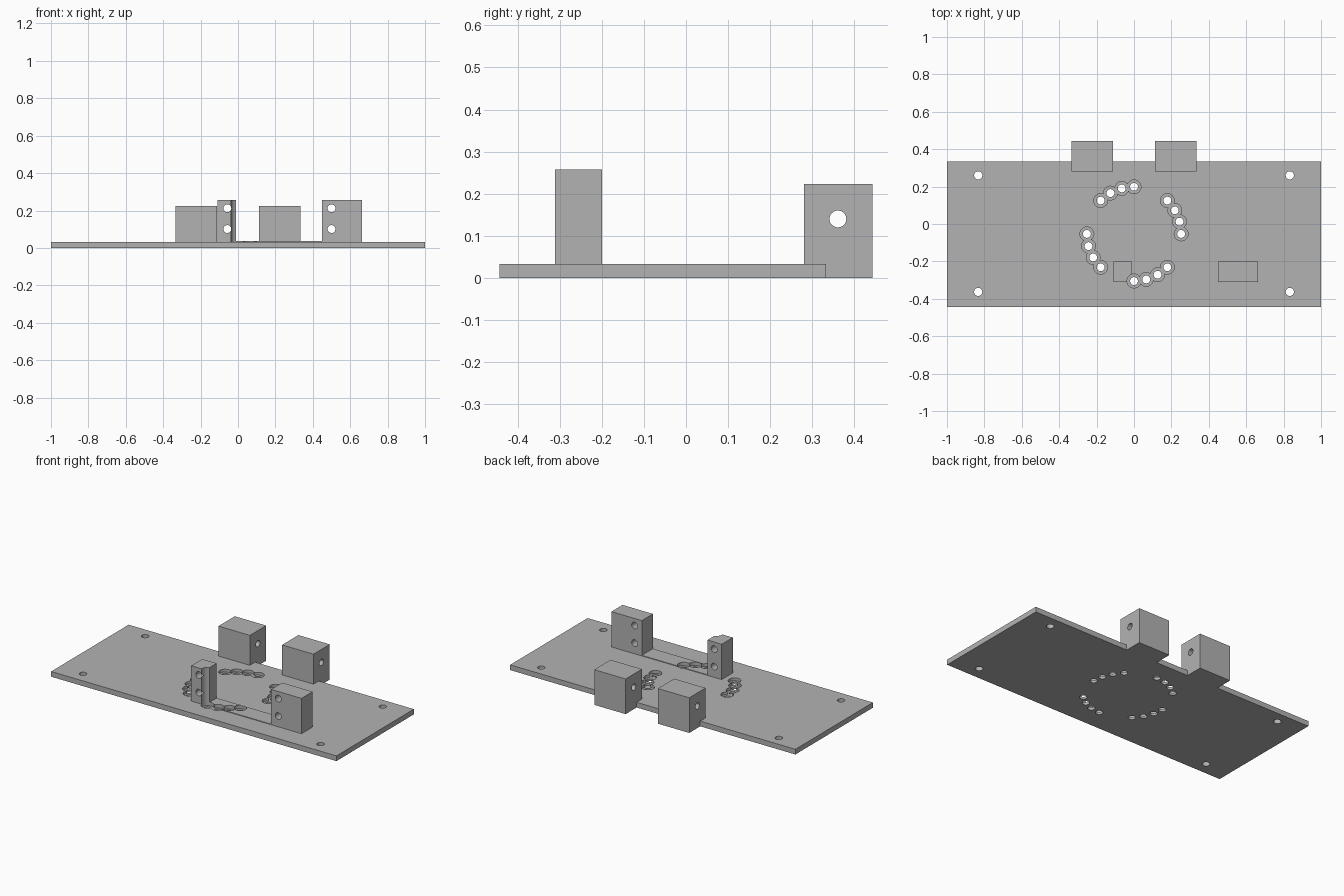
import bpy
import math
from mathutils import Matrix

default = bpy.data.objects.get("Cube")
if default:
    bpy.data.objects.remove(default, do_unlink=True)

grey = bpy.data.materials.new("plain grey")
grey.use_nodes = True
colour = (0.45, 0.45, 0.45, 1)
grey.diffuse_color = colour
grey.node_tree.nodes["Principled BSDF"].inputs["Base Color"].default_value = colour

PLATE_TOP = 0.033
BACK = 0.333


def box(name, x, y, z):
    """Box given as (min, max) pairs along each axis."""
    size = [b - a for a, b in (x, y, z)]
    centre = [(a + b) / 2 for a, b in (x, y, z)]
    bpy.ops.mesh.primitive_cube_add(size=1)
    ob = bpy.context.object
    ob.name = name
    ob.data.transform(Matrix.Translation(centre) @ Matrix.Diagonal((*size, 1)))
    ob.data.materials.append(grey)
    return ob


def drill(centre, radius, length, axis="Z"):
    """Cylindrical cutter along one axis."""
    turn = {"X": (0, math.pi / 2, 0), "Y": (math.pi / 2, 0, 0), "Z": (0, 0, 0)}
    bpy.ops.mesh.primitive_cylinder_add(vertices=32, radius=radius, depth=length,
                                        location=centre, rotation=turn[axis])
    ob = bpy.context.object
    ob.data.materials.append(grey)
    ob.hide_render = True
    return ob


def cut(ob, cutter):
    mod = ob.modifiers.new("cut", "BOOLEAN")
    mod.operation = "DIFFERENCE"
    mod.solver = "EXACT"
    mod.object = cutter
    bpy.context.view_layer.objects.active = ob
    bpy.ops.object.modifier_apply(modifier=mod.name)


def discard(cutter):
    bpy.data.objects.remove(cutter, do_unlink=True)


# Base plate with four mounting holes
plate = box("base_plate", (-1, 1), (-0.443, BACK), (0, PLATE_TOP))
for x in (-0.833, 0.833):
    for y in (-0.363, 0.26):
        hole = drill((x, y, 0), 0.022, 0.2)
        cut(plate, hole)
        discard(hole)

# Rear blocks set into notches in the plate, cross-drilled along x
parts = [plate]
for name, x in (("right_rear_block", (-0.333, -0.113)),
                ("left_rear_block", (0.113, 0.333))):
    notch = box("notch", x, (0.28, 0.5), (-0.1, 0.1))
    cut(plate, notch)
    discard(notch)
    block = box(name, x, (0.28, 0.443), (0, 0.223))
    hole = drill((sum(x) / 2, 0.361, 0.14), 0.02, 0.5, "X")
    cut(block, hole)
    discard(hole)
    parts.append(block)

# Front posts, each with two holes through y, joined by a thin strip
FRONT = (-0.311, -0.2)
right_post = box("right_front_post", (-0.11, -0.01), FRONT, (PLATE_TOP, 0.257))
left_post = box("left_front_post", (0.45, 0.663), FRONT, (PLATE_TOP, 0.257))
strip = box("connecting_strip", (-0.01, 0.45), FRONT, (PLATE_TOP, 0.037))
for post, x in ((right_post, -0.057), (left_post, 0.5)):
    for z in (0.101, 0.212):
        hole = drill((x, -0.255, z), 0.021, 0.4, "Y")
        cut(post, hole)
        discard(hole)
parts += [right_post, left_post, strip]

# Ring of counterbored holes: four groups of four
for quarter in range(4):
    for step in range(4):
        angle = math.radians(90 * quarter + 15 * step)
        x = 0.252 * math.cos(angle)
        y = -0.053 + 0.252 * math.sin(angle)
        through = drill((x, y, 0), 0.021, 0.2)
        cut(plate, through)
        discard(through)
        recess = drill((x, y, 0.215), 0.037, 0.4)
        cut(plate, recess)
        if quarter == 3:
            cut(strip, recess)
            if step == 0:
                cut(right_post, recess)
        discard(recess)

# Smooth hole walls, keep edges sharp
bpy.ops.object.select_all(action="DESELECT")
for ob in parts:
    ob.select_set(True)
bpy.context.view_layer.objects.active = plate
bpy.ops.object.shade_smooth_by_angle(angle=math.radians(30))
